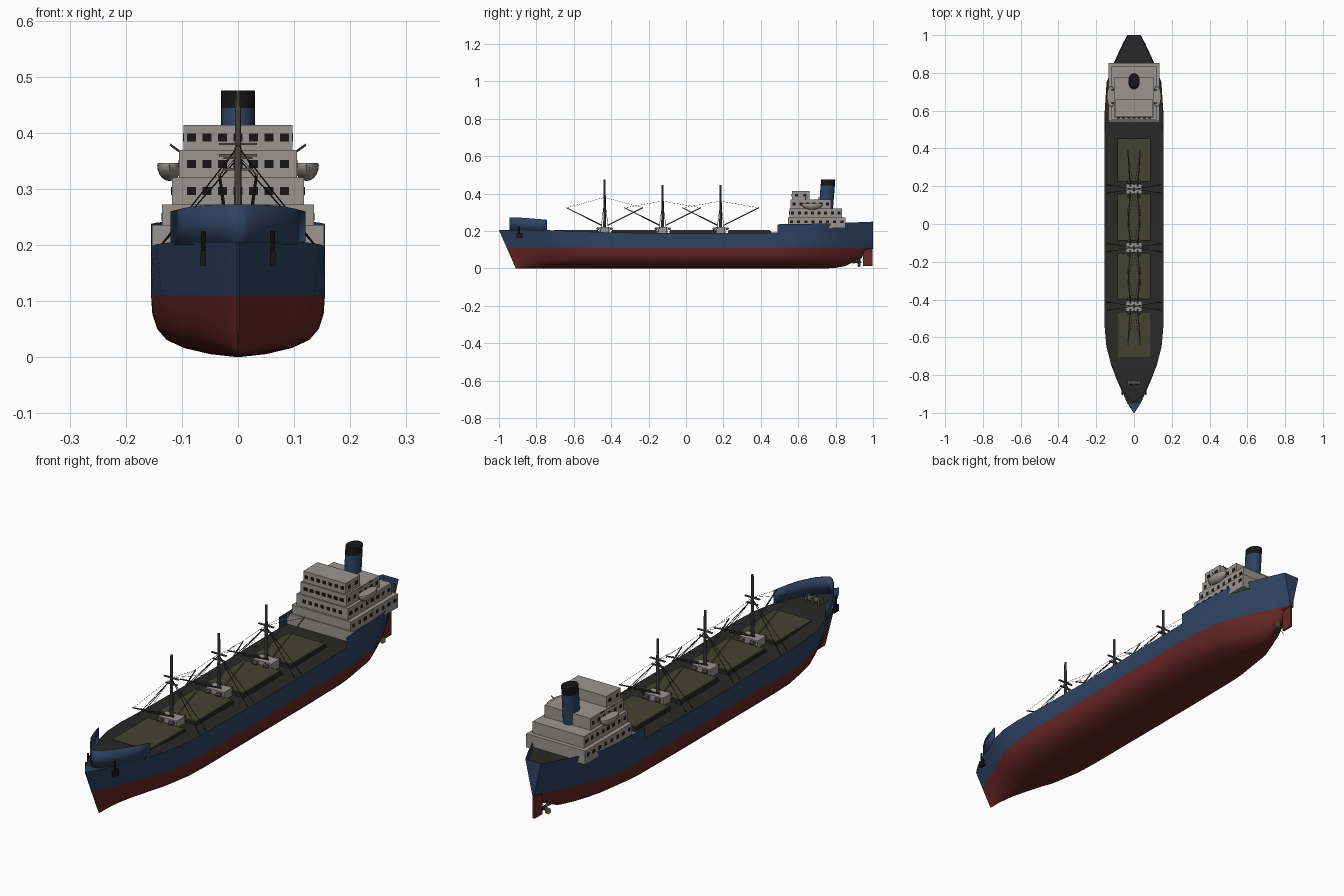
import bpy, bmesh, math
from mathutils import Vector

cube = bpy.data.objects.get("Cube")
if cube:
    bpy.data.objects.remove(cube)


def material(name, r, g, b):
    m = bpy.data.materials.new(name)
    m.use_nodes = True
    m.diffuse_color = (r, g, b, 1)
    node = m.node_tree.nodes["Principled BSDF"]
    node.inputs["Base Color"].default_value = (r, g, b, 1)
    node.inputs["Roughness"].default_value = 0.7
    return m


NAVY = material("navy_paint", 0.028, 0.055, 0.12)
RED = material("red_antifouling", 0.13, 0.02, 0.018)
DECK = material("dark_deck", 0.022, 0.022, 0.021)
OLIVE = material("olive_canvas", 0.056, 0.057, 0.03)
WHITE = material("weathered_white", 0.32, 0.30, 0.285)
STEEL = material("mast_grey", 0.1, 0.095, 0.09)
BLACK = material("black", 0.008, 0.008, 0.009)
BRONZE = material("dull_bronze", 0.06, 0.055, 0.04)


def finish(name, bm, mats, smooth=False):
    bmesh.ops.recalc_face_normals(bm, faces=bm.faces)
    mesh = bpy.data.meshes.new(name)
    bm.to_mesh(mesh)
    bm.free()
    for m in mats:
        mesh.materials.append(m)
    ob = bpy.data.objects.new(name, mesh)
    bpy.context.collection.objects.link(ob)
    if smooth:
        bpy.ops.object.select_all(action='DESELECT')
        ob.select_set(True)
        bpy.context.view_layer.objects.active = ob
        bpy.ops.object.shade_smooth_by_angle(angle=math.radians(35))
    return ob


def add_box(bm, x, y, z):
    """Box from (low, high) pairs on each axis."""
    size = [b - a for a, b in (x, y, z)]
    verts = bmesh.ops.create_cube(bm, size=1)["verts"]
    bmesh.ops.scale(bm, vec=size, verts=verts)
    bmesh.ops.translate(bm, vec=[(a + b) / 2 for a, b in (x, y, z)], verts=verts)


def box(name, x, y, z, mat):
    bm = bmesh.new()
    add_box(bm, x, y, z)
    return finish(name, bm, [mat])


def add_rod(bm, a, b, r, r_end=None, sides=8):
    a, b = Vector(a), Vector(b)
    d = b - a
    verts = bmesh.ops.create_cone(bm, cap_ends=True, segments=sides, radius1=r,
                                  radius2=r if r_end is None else r_end, depth=d.length)["verts"]
    bmesh.ops.rotate(bm, matrix=d.to_track_quat('Z', 'Y').to_matrix(), verts=verts)
    bmesh.ops.translate(bm, vec=(a + b) / 2, verts=verts)


def interp(table, y):
    for (a, u), (b, v) in zip(table, table[1:]):
        if y <= b:
            return u + (v - u) * max(0, (y - a) / (b - a))
    return table[-1][1]


# Hull form: deck and waterline half-breadths, keel and rail heights, V-shape
WATER = 0.11
DECK_W = [(-1, .002), (-.95, .035), (-.85, .08), (-.75, .12), (-.65, .146), (-.55, .155),
          (.6, .155), (.75, .145), (.85, .108), (.95, .062), (1, .036)]
WATER_W = [(-1, .002), (-.95, .022), (-.85, .062), (-.75, .102), (-.65, .136), (-.5, .155),
           (.55, .155), (.7, .138), (.85, .078), (.95, .025), (1, .005)]
KEEL = [(.78, 0), (.85, .012), (.94, .055), (.955, .1), (1, .105)]
RAIL = [(-1, .205), (-.75, .205), (-.4, .192), (0, .187), (.488, .191), (.49, .236), (.75, .24), (1, .25)]
VEE = [(-1, 1), (-.75, .6), (-.45, 0), (.45, 0), (.75, .6), (.9, 1)]
SECTION = [(0, 0), (.32, .05), (.62, .15), (.82, .28), (.93, .46), (.985, .7), (1, 1)]
STATIONS = [-1, -.975, -.95, -.9, -.85, -.8, -.75, -.7, -.65, -.6, -.55, -.5, -.4, -.2, 0, .25,
            .488, .49, .54, .6, .65, .7, .75, .8, .85, .9, .94, .955, .98, 1]


def half_breadth(y, z):
    t = (z - WATER) / (interp(RAIL, y) - WATER)
    return interp(WATER_W, y) * (1 - t) + interp(DECK_W, y) * t


def raked(y, z):
    fade = min(1, max(0, (-.6 - y) / .4))
    return y + .09 * fade * max(0, 1 - z / .205)


def hull_side(y):
    keel, vee, pts = interp(KEEL, y), interp(VEE, y), []
    for fx, fz in SECTION:
        x = (fx * (1 - vee) + (.55 * fx + .45 * fz) * vee) * interp(WATER_W, y)
        pts.append((x, keel + (WATER - keel) * fz))
    for t in (.35, .7, 1):
        z = WATER + (interp(RAIL, y) - WATER) * t
        pts.append((half_breadth(y, z), z))
    return pts


bm = bmesh.new()
rows = []
for y in STATIONS:
    side = hull_side(y)
    ring = [(-x, z) for x, z in side[:0:-1]] + side
    rows.append([bm.verts.new((x, raked(y, z), z)) for x, z in ring])
for a, b in zip(rows, rows[1:]):
    for i in range(len(a) - 1):
        bm.faces.new((a[i], a[i + 1], b[i + 1], b[i]))
for end in (rows[0], rows[-1]):
    half = len(end) // 2
    for i in range(half):
        quad = [end[i], end[i + 1], end[-2 - i], end[-1 - i]]
        bm.faces.new(list(dict.fromkeys(quad)))
for f in bm.faces:
    f.material_index = int(f.calc_center_median().z < WATER)
finish("hull", bm, [NAVY, RED], smooth=True)


# Decks
def deck(name, ys, height):
    bm = bmesh.new()
    prev = None
    for y in ys:
        z = height(y)
        w = half_breadth(y, z)
        row = [bm.verts.new((s * w, y, z)) for s in (-1, 1)]
        if prev:
            f = bm.faces.new((prev[0], prev[1], row[1], row[0]))
            f.material_index = int(y < -.92)
        prev = row
    finish(name, bm, [DECK, NAVY])


deck("main_deck", [y for y in STATIONS if y < .489] + [.4885],
     lambda y: interp(RAIL, min(y, .488)) - .001)
box("well_deck", (-.152, .152), (.485, .545), (.18, .19), DECK)
deck("poop_deck", [y for y in STATIONS if y >= .54], lambda y: .224)
box("poop_bulkhead", (-.153, .153), (.54, .546), (.188, .236), WHITE)

# Forecastle bulwark
bm = bmesh.new()
shape = [(0, -.945), (.02, -.932), (.045, -.905), (.08, -.85), (.101, -.8), (.12, -.745)]
line = [(-x, y) for x, y in shape[:0:-1]] + shape
cols = [[bm.verts.new((x, y, z)) for z in (.2, .272 - .012 * max(0, (y + .88) / .135))]
        for x, y in line]
for a, b in zip(cols, cols[1:]):
    bm.faces.new((a[0], b[0], b[1], a[1]))
bulwark = finish("bow_bulwark", bm, [NAVY], smooth=True)
bulwark.modifiers.new("Thickness", 'SOLIDIFY').thickness = .004

# Windlass and anchors
bm = bmesh.new()
add_rod(bm, (-.035, -.84, .218), (.035, -.84, .218), .01, sides=12)
for x in (-.03, 0, .03):
    add_box(bm, (x - .004, x + .004), (-.855, -.825), (.2, .23))
finish("windlass", bm, [STEEL])
bm = bmesh.new()
for s in (-1, 1):
    add_rod(bm, (s * .062, -.893, .225), (s * .062, -.893, .165), .004)
    add_box(bm, (s * .062 - .005, s * .062 + .005), (-.905, -.875), (.163, .19))
finish("anchors", bm, [BLACK])

# Cargo hatches
for i, (y0, y1) in enumerate([(-.705, -.47), (-.395, -.157), (-.085, .157), (.228, .45)]):
    box(f"hatch_coaming_{i}", (-.088, .088), (y0 - .004, y1 + .004), (.18, .2), DECK)
    box(f"hatch_cover_{i}", (-.084, .084), (y0, y1), (.19, .206), OLIVE)

# Masts with houses, derrick booms and shrouds
for i, (y, top, cross) in enumerate([(-.435, .475, .38), (-.125, .445, .36), (.185, .445, .36)]):
    box(f"mast_house_{i}", (-.042, .042), (y - .027, y + .027), (.185, .221), WHITE)
    bm = bmesh.new()
    add_rod(bm, (0, y, .2), (0, y, top), .008, .005, 10)
    for z, w in ((cross, .034), (cross - .025, .026)):
        add_box(bm, (-w, w), (y - .004, y + .004), (z - .002, z + .002))
    finish(f"mast_{i}", bm, [STEEL], smooth=True)
    booms, wires, winches = bmesh.new(), bmesh.new(), bmesh.new()
    for s in (-1, 1):
        for d in (-1, 1):
            add_rod(booms, (s * .02, y + d * .015, .23), (s * .033, y + d * .205, .325), .0035, .0025)
            add_rod(wires, (0, y, cross - .005), (s * .145, y + d * .022, .19), .0013, sides=5)
            add_rod(wires, (0, y, cross), (s * .033, y + d * .204, .324), .0006, sides=4)
            add_rod(winches, (s * .015, y + d * .036, .212), (s * .035, y + d * .036, .212), .008)
    finish(f"booms_{i}", booms, [STEEL])
    finish(f"rigging_{i}", wires, [BLACK])
    finish(f"winches_{i}", winches, [STEEL])

# Superstructure tiers with window plates
windows = bmesh.new()
TIERS = [(.135, .545, .853, .215, .272), (.118, .553, .835, .272, .32),
         (.105, .56, .775, .32, .369), (.097, .566, .66, .369, .414)]
for i, (w, y0, y1, z0, z1) in enumerate(TIERS):
    box(f"house_tier_{i}", (-w, w), (y0, y1), (z0, z1), WHITE)
    zc = z0 + (z1 - z0) * (.62 if i == 0 else .5)
    zr = (zc - .007, zc + .007)
    if i:
        for k in range(-3, 4):
            x = k * .0275
            add_box(windows, (x - .008, x + .008), (y0 - .001, y0 + .002), zr)
    count = int((y1 - y0 - .02) / .032)
    for k in range(count):
        y = y0 + (k + .5) * (y1 - y0) / count
        for s in (-1, 1):
            add_box(windows, sorted((s * (w - .002), s * (w + .001))), (y - .008, y + .008), zr)
finish("windows", windows, [BLACK])

# Lifeboats and davits
for s, tag in ((-1, "right"), (1, "left")):
    bm = bmesh.new()
    bmesh.ops.create_uvsphere(bm, u_segments=16, v_segments=10, radius=1)
    bmesh.ops.scale(bm, vec=(.022, .056, .028), verts=bm.verts)
    for v in bm.verts:
        v.co.z = min(v.co.z, .004)
    bmesh.ops.translate(bm, vec=(s * .122, .675, .342), verts=bm.verts)
    finish(f"lifeboat_{tag}", bm, [WHITE], smooth=True)
    bm = bmesh.new()
    for y in (.64, .71):
        add_rod(bm, (s * .103, y, .32), (s * .103, y, .366), .002)
        add_rod(bm, (s * .103, y, .366), (s * .121, y, .379), .002)
    finish(f"davits_{tag}", bm, [STEEL])

# Funnel, raked slightly aft, with a black top
bm = bmesh.new()
rings = []
for z in (.31, .444, .475):
    lean = (z - .37) * .08
    rings.append([bm.verts.new((.03 * math.cos(a), .752 + lean + .038 * math.sin(a), z))
                  for a in (k * math.tau / 24 for k in range(24))])
for j, (a, b) in enumerate(zip(rings, rings[1:])):
    for k in range(24):
        f = bm.faces.new((a[k], a[k - 1], b[k - 1], b[k]))
        f.material_index = j
bm.faces.new(rings[-1]).material_index = 1
finish("funnel", bm, [NAVY, BLACK], smooth=True)

# Rudder and propeller
box("rudder", (-.005, .005), (.947, .998), (.012, .125), RED)
bm = bmesh.new()
hub = Vector((0, .925, .034))
add_rod(bm, hub - Vector((0, .035, 0)), hub + Vector((0, .014, 0)), .007, .004, 10)
for k in range(4):
    a = math.tau * (k + .5) / 4
    out, across = Vector((math.cos(a), 0, math.sin(a))), Vector((-math.sin(a), 1, math.cos(a)))
    bm.faces.new([bm.verts.new(hub + out * r + across * t) for r, t in
                  ((.004, -.003), (.02, -.009), (.032, -.005), (.032, .005), (.02, .009), (.004, .003))])
prop = finish("propeller", bm, [BRONZE])
